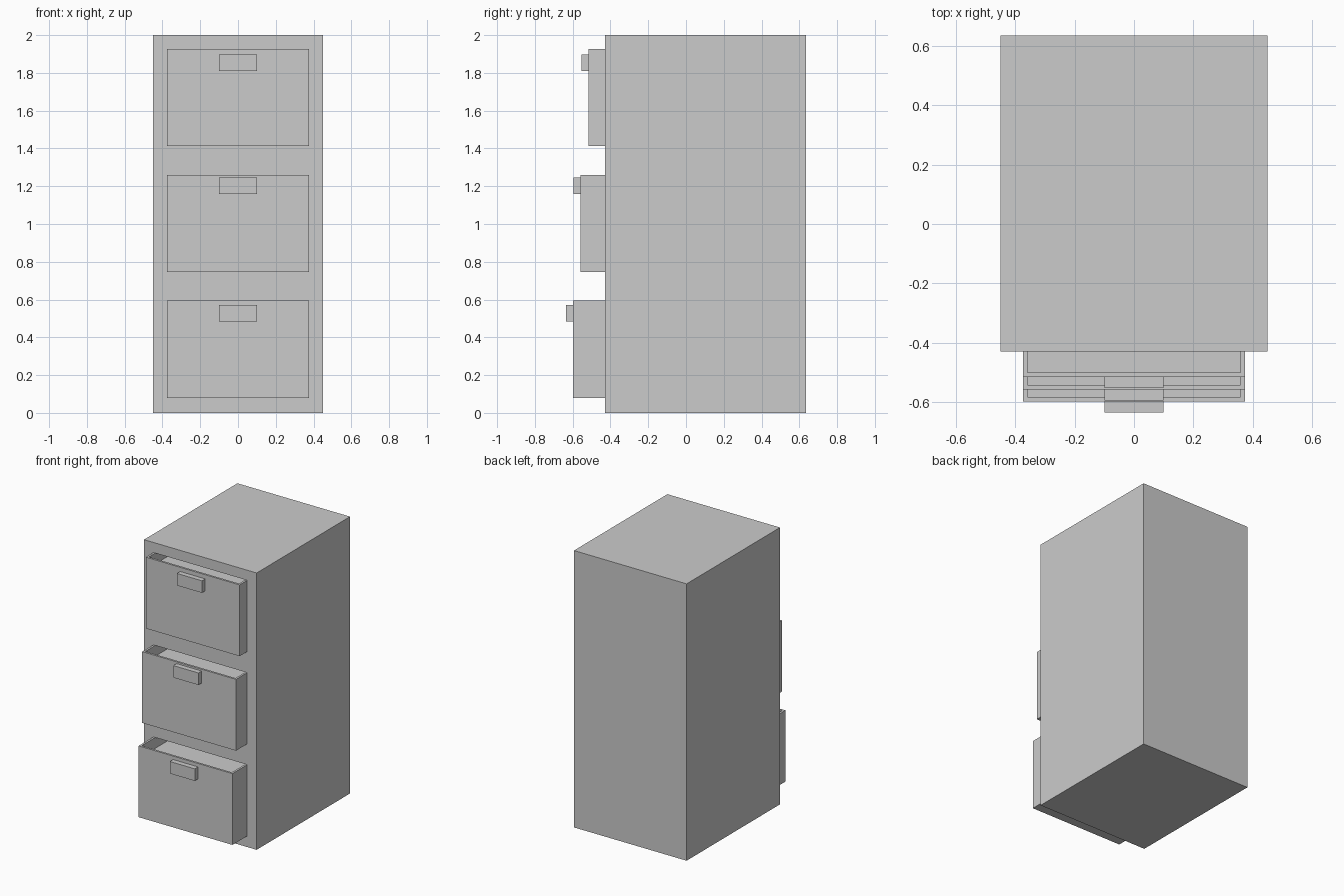
import bpy, bmesh

if "Cube" in bpy.data.objects:
    bpy.data.objects.remove(bpy.data.objects["Cube"])


def box(name, x, y, z):
    """Axis-aligned box from (min, max) ranges."""
    bm = bmesh.new()
    bmesh.ops.create_cube(bm, size=1)
    for v in bm.verts:
        v.co = [r[0] if c < 0 else r[1] for c, r in zip(v.co, (x, y, z))]
    me = bpy.data.meshes.new(name)
    bm.to_mesh(me)
    bm.free()
    ob = bpy.data.objects.new(name, me)
    bpy.context.collection.objects.link(ob)
    return ob


def hollow_top(ob, wall, depth):
    """Sink a tray into the top face, leaving a thin rim."""
    bm = bmesh.new()
    bm.from_mesh(ob.data)
    bm.normal_update()
    top = max(bm.faces, key=lambda f: f.calc_center_median().z)
    bmesh.ops.inset_region(bm, faces=[top], thickness=wall, use_even_offset=True)
    top = bmesh.ops.extrude_discrete_faces(bm, faces=[top])["faces"][0]
    bmesh.ops.translate(bm, verts=top.verts, vec=(0, 0, -depth))
    bmesh.ops.recalc_face_normals(bm, faces=bm.faces)
    bm.to_mesh(ob.data)
    bm.free()


FRONT, BACK = -0.43, 0.636
HALF_W, DRAWER_H = 0.375, 0.515

# Cabinet body
cabinet = box("cabinet", (-0.45, 0.45), (FRONT, BACK), (0, 2))

# name, bottom z, front y, handle bottom z
drawers = [("lower", 0.08, -0.599, 0.483),
           ("middle", 0.745, -0.558, 1.16),
           ("upper", 1.412, -0.517, 1.81)]

for name, z, y, hz in drawers:
    zr = (z, z + DRAWER_H)
    # Slot in the cabinet front
    slot = box(name + "_slot_cutter", (-HALF_W, HALF_W), (FRONT - 0.3, 0.56), zr)
    slot.hide_render = True
    slot.display_type = 'WIRE'
    mod = cabinet.modifiers.new(name + "_slot", 'BOOLEAN')
    mod.operation = 'DIFFERENCE'
    mod.solver = 'EXACT'
    mod.object = slot
    # Pulled-out drawer with an open tray on top
    drawer = box(name + "_drawer", (-HALF_W, HALF_W), (y, 0.55), zr)
    hollow_top(drawer, 0.015, 0.078)
    # Handle block
    box(name + "_handle", (-0.1, 0.1), (y - 0.037, y), (hz, hz + 0.087))
